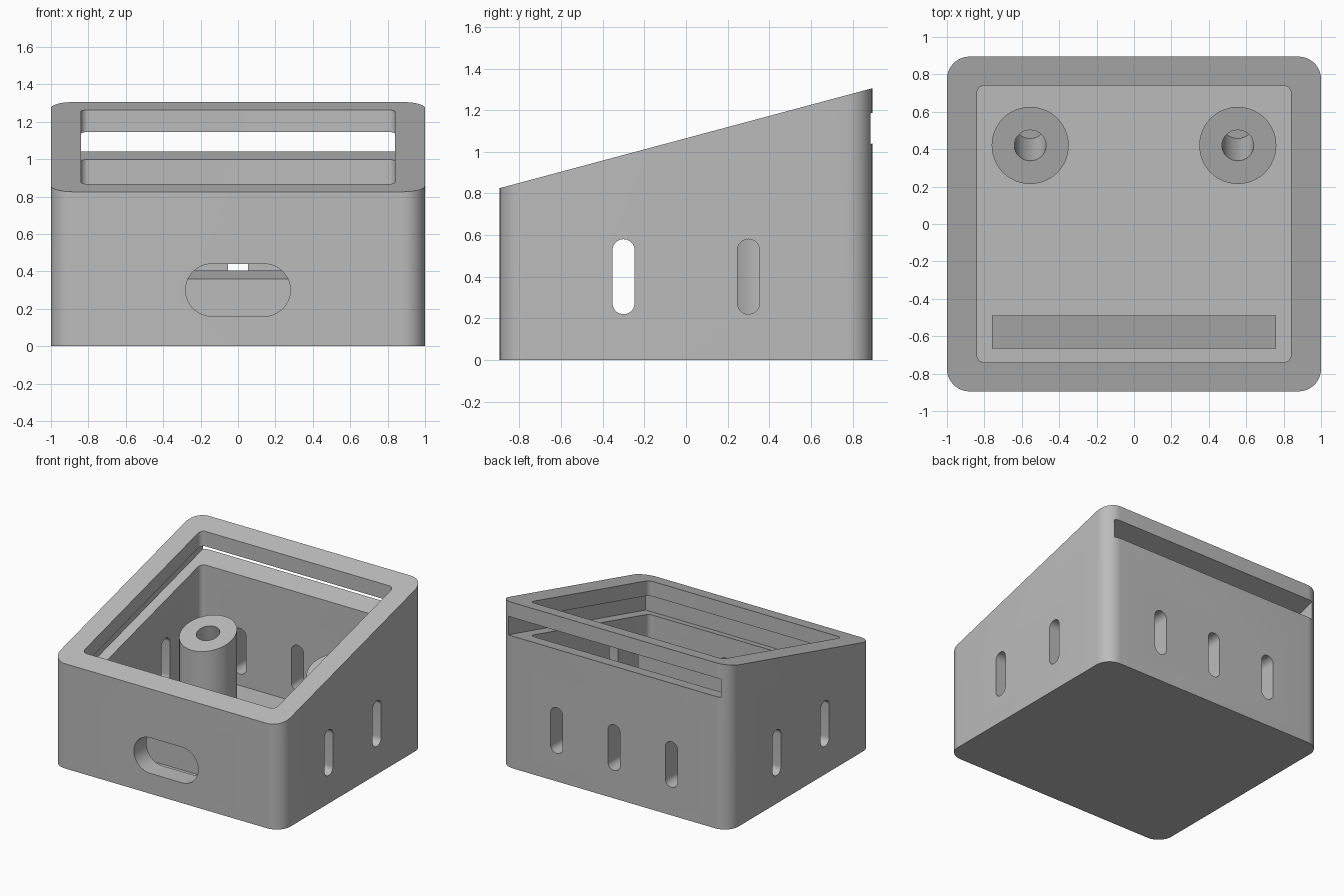
import bpy
import bmesh
import math
from mathutils import Matrix, Vector

SLOPE = math.tan(math.radians(15))
TOP = 1.065      # height of the sloped rim at y = 0
SEAT = 0.537     # height of the sloped support plane at y = 0
FLOOR = 0.13

if "Cube" in bpy.data.objects:
    bpy.data.objects.remove(bpy.data.objects["Cube"], do_unlink=True)

grey = bpy.data.materials.new("light_grey_plastic")
grey.use_nodes = True
colour = (0.5, 0.5, 0.5, 1)
grey.diffuse_color = colour
grey.node_tree.nodes["Principled BSDF"].inputs["Base Color"].default_value = colour


def rounded(w, h, r, steps=10):
    """Outline of a rounded rectangle with half sizes w and h."""
    pts = []
    for i, (sx, sy) in enumerate([(1, 1), (-1, 1), (-1, -1), (1, -1)]):
        for k in range(steps + 1):
            a = math.pi / 2 * (i + k / steps)
            p = (sx * (w - r) + r * math.cos(a), sy * (h - r) + r * math.sin(a))
            if not pts or math.dist(p, pts[-1]) > 1e-5:
                pts.append(p)
    if math.dist(pts[0], pts[-1]) < 1e-5:
        pts.pop()
    return pts


def rectangle(x0, x1, y0, y1):
    return [(x0, y0), (x1, y0), (x1, y1), (x0, y1)]


def circle(x, y, r, n=48):
    return [(x + r * math.cos(2 * math.pi * i / n),
             y + r * math.sin(2 * math.pi * i / n)) for i in range(n)]


def prism(name, outline, low, high, matrix=None, low_slope=0, high_slope=0):
    """Extrude an outline between two planes that may climb towards the back."""
    bm = bmesh.new()
    bottom = [bm.verts.new((x, y, low + low_slope * y)) for x, y in outline]
    top = [bm.verts.new((x, y, high + high_slope * y)) for x, y in outline]
    bm.faces.new(bottom[::-1])
    bm.faces.new(top)
    n = len(outline)
    for i in range(n):
        j = (i + 1) % n
        bm.faces.new((bottom[i], bottom[j], top[j], top[i]))
    if matrix:
        bm.transform(matrix)
    bmesh.ops.recalc_face_normals(bm, faces=bm.faces)
    mesh = bpy.data.meshes.new(name)
    bm.to_mesh(mesh)
    bm.free()
    mesh.materials.append(grey)
    obj = bpy.data.objects.new(name, mesh)
    bpy.context.collection.objects.link(obj)
    return obj


def select(obj):
    bpy.ops.object.select_all(action="DESELECT")
    obj.select_set(True)
    bpy.context.view_layer.objects.active = obj


def cut(obj, cutter):
    """Subtract the cutter and throw it away."""
    cutter.hide_render = True
    select(obj)
    mod = obj.modifiers.new("cut", "BOOLEAN")
    mod.operation = "DIFFERENCE"
    mod.solver = "EXACT"
    mod.object = cutter
    bpy.ops.object.modifier_apply(modifier=mod.name)
    bpy.data.objects.remove(cutter, do_unlink=True)


def smooth(obj):
    select(obj)
    bpy.ops.object.shade_smooth_by_angle(angle=math.radians(30))


def wall_matrix(x, y, z, turn):
    """Stand an outline upright, facing a wall turned about z."""
    return (Matrix.Translation((x, y, z)) @ Matrix.Rotation(turn, 4, "Z")
            @ Matrix.Rotation(math.pi / 2, 4, "X"))


# Housing with a sloped rim and an open cavity
housing = prism("housing", rounded(1, 0.895, 0.12), 0, TOP, high_slope=SLOPE)
cut(housing, prism("cavity", rounded(0.84, 0.74, 0.04), FLOOR, 2))

# Panel groove, open through the back wall
cut(housing, prism("panel_groove", rectangle(-0.925, 0.925, -0.82, 1.1),
                   TOP - 0.265, TOP - 0.118,
                   low_slope=SLOPE, high_slope=SLOPE))

# Cable opening in the front wall
cut(housing, prism("cable_opening", rounded(0.28, 0.14, 0.14), -0.12, 0.12,
                   wall_matrix(0, -0.82, 0.3, 0)))

# Ventilation slots: three at the back, two on each side
vents = [(x, 0.82, 0) for x in (-0.5, 0, 0.5)]
vents += [(side * 0.92, y, math.pi / 2) for side in (-1, 1) for y in (-0.3, 0.3)]
for x, y, turn in vents:
    cut(housing, prism("vent", rounded(0.053, 0.18, 0.053), -0.12, 0.12,
                       wall_matrix(x, y, 0.4, turn)))
smooth(housing)

# Screw posts with sloped tops and tilted blind holes
for side, label in ((1, "left"), (-1, "right")):
    x, y = side * 0.555, 0.42
    post = prism(label + "_screw_post", circle(x, y, 0.206), FLOOR - 0.03, SEAT,
                 high_slope=SLOPE)
    tilt = (Matrix.Translation(Vector((x, y, SEAT + SLOPE * y)))
            @ Matrix.Rotation(math.radians(15), 4, "X"))
    cut(post, prism("screw_hole", circle(0, 0, 0.085, 32), -0.46, 0.2, tilt))
    smooth(post)

# Support ledge behind the front wall
prism("front_support_ledge", rectangle(-0.76, 0.76, -0.665, -0.49),
      FLOOR - 0.03, SEAT, high_slope=SLOPE)
